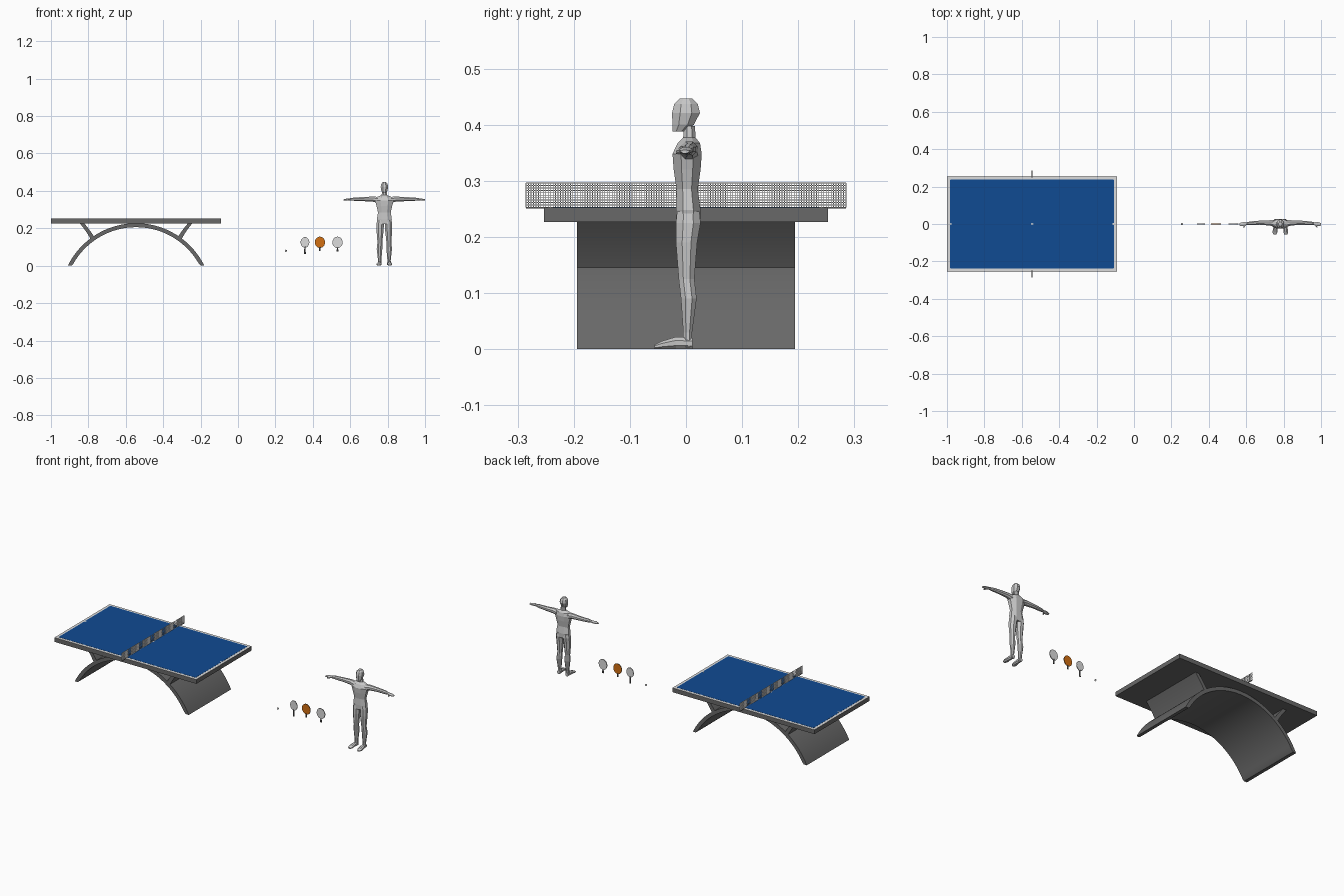
import bpy, bmesh, math

if "Cube" in bpy.data.objects:
    bpy.data.objects.remove(bpy.data.objects["Cube"])


def material(name, r, g, b):
    m = bpy.data.materials.new(name)
    m.diffuse_color = (r, g, b, 1)
    m.use_nodes = True
    m.node_tree.nodes["Principled BSDF"].inputs["Base Color"].default_value = m.diffuse_color
    return m


CHARCOAL = material("charcoal", 0.14, 0.14, 0.14)
BLUE = material("table blue", 0.005, 0.07, 0.29)
WHITE = material("white", 0.72, 0.72, 0.72)
GREY = material("figure grey", 0.58, 0.58, 0.58)
ORANGE = material("orange", 0.65, 0.16, 0.006)
CX = -0.545      # table centre
FX = 0.7825      # figure centre


def finish(bm, name, mat, smooth=False):
    bmesh.ops.recalc_face_normals(bm, faces=bm.faces[:])
    me = bpy.data.meshes.new(name)
    bm.to_mesh(me)
    bm.free()
    me.materials.append(mat)
    ob = bpy.data.objects.new(name, me)
    bpy.context.collection.objects.link(ob)
    if smooth:
        bpy.ops.object.select_all(action='DESELECT')
        ob.select_set(True)
        bpy.context.view_layer.objects.active = ob
        bpy.ops.object.shade_smooth_by_angle(angle=math.radians(35))
    return ob


def add_box(bm, x0, x1, y0, y1, z0, z1):
    vs = bmesh.ops.create_cube(bm, size=1)["verts"]
    for v in vs:
        v.co = ((x0 + x1) / 2 + v.co.x * (x1 - x0),
                (y0 + y1) / 2 + v.co.y * (y1 - y0),
                (z0 + z1) / 2 + v.co.z * (z1 - z0))


def box(name, mat, *ext):
    bm = bmesh.new()
    add_box(bm, *ext)
    return finish(bm, name, mat)


def loft(name, mat, axis, rings, sides=8, smooth=False):
    """Rings are (position on axis, centre u, centre v, radius u, radius v)."""
    bm = bmesh.new()
    k = 1 / math.cos(math.pi / sides)
    loops = []
    for p, cu, cv, ru, rv in rings:
        loop = []
        for i in range(sides):
            a = (i + 0.5) * 2 * math.pi / sides
            u, v = cu + ru * k * math.cos(a), cv + rv * k * math.sin(a)
            loop.append(bm.verts.new({'x': (p, u, v), 'y': (u, p, v), 'z': (u, v, p)}[axis]))
        loops.append(loop)
    for a, b in zip(loops, loops[1:]):
        for i in range(sides):
            j = (i + 1) % sides
            bm.faces.new((a[i], a[j], b[j], b[i]))
    bm.faces.new(loops[0])
    bm.faces.new(loops[-1])
    return finish(bm, name, mat, smooth)


def curved_slab(name, mat, outer, inner, half_y):
    """Strip between two matching xz curves, extruded along y."""
    bm = bmesh.new()
    rows = [[bm.verts.new((x, y, z)) for x, z in pts]
            for pts, y in ((outer, -half_y), (inner, -half_y), (inner, half_y), (outer, half_y))]
    for r in range(4):
        a, b = rows[r], rows[(r + 1) % 4]
        for i in range(len(outer) - 1):
            bm.faces.new((a[i], a[i + 1], b[i + 1], b[i]))
    for e in (0, -1):
        bm.faces.new([row[e] for row in rows])
    return finish(bm, name, mat, True)


# table top: slab, white border, blue playing surface
box("table_slab", CHARCOAL, -1, -0.09, -0.253, 0.253, 0.227, 0.2515)
box("table_border", WHITE, -0.9995, -0.0905, -0.2525, 0.2525, 0.2513, 0.2523)
surface = box("playing_surface", BLUE, -0.984, -0.106, -0.237, 0.237, 0.252, 0.253)
bev = surface.modifiers.new("round_corners", 'BEVEL')
bev.width, bev.segments, bev.affect = 0.004, 3, 'EDGES'
bev.limit_method = 'WEIGHT'
w = surface.data.attributes.new("bevel_weight_edge", 'FLOAT', 'EDGE')
for e in surface.data.edges:
    a, b = (surface.data.vertices[i].co for i in e.vertices)
    w.data[e.index].value = 1.0 if abs(a.z - b.z) > 0.0005 else 0.0
# small white marks along the centre line
for i, x in enumerate((-0.98, CX, -0.11)):
    loft(f"centre_mark_{i}", WHITE, 'z',
         [(0.2528, x, 0, 0.007, 0.004), (0.2534, x, 0, 0.007, 0.004)], 6)

# arched base
R, T = 0.407, 0.021
ZC = 0.227 - R
half = math.acos(-ZC / R)
angles = [-half + 2 * half * i / 40 for i in range(41)]


def arc(r):
    return [(CX + r * math.sin(a), max(0, ZC + r * math.cos(a))) for a in angles]


curved_slab("arched_base", CHARCOAL, arc(R), arc(R - T), 0.194)

# curved struts between arch and table top
for s, side in ((-1, "left"), (1, "right")):
    up, low = [], []
    for i in range(9):
        t = i / 8
        x = 0.232 + 0.046 * t + 0.012 * t * t
        z = 0.144 + 0.084 * t
        up.append((CX + s * (x - 0.011), z + 0.005 * (1 - t)))
        low.append((CX + s * (x + 0.012), z))
    curved_slab(f"strut_{side}", CHARCOAL, up, low, 0.194)

# net made of fine strands, with a bottom bar carrying it past the table edge
bm = bmesh.new()
N, M, H = 130, 10, 0.285
for i in range(N + 1):
    y = -H + 2 * H * i / N
    add_box(bm, CX - 0.0006, CX + 0.0006, y - 0.0007, y + 0.0007, 0.252, 0.296)
for j in range(M + 1):
    z = 0.2525 + 0.0435 * j / M
    add_box(bm, CX - 0.0007, CX + 0.0007, -H, H, z - 0.0007, z + 0.0007)
finish(bm, "net", WHITE)
for s, side in ((-1, "front"), (1, "back")):
    box(f"net_bracket_{side}", CHARCOAL, CX - 0.002, CX + 0.002,
        *sorted((s * 0.245, s * H)), 0.2505, 0.2535)

# ball
bm = bmesh.new()
bmesh.ops.create_uvsphere(bm, u_segments=16, v_segments=10, radius=0.0055)
bmesh.ops.translate(bm, verts=bm.verts[:], vec=(0.256, 0, 0.08))
finish(bm, "ball", WHITE, True)

# three bats: x, half width, half height, handle bottom, face colour
for i, (x, rx, rz, zb, mat) in enumerate(((0.358, 0.023, 0.028, 0.063, WHITE),
                                          (0.438, 0.027, 0.030, 0.078, ORANGE),
                                          (0.532, 0.027, 0.030, 0.075, WHITE))):
    zc = 0.125
    loft(f"bat_core_{i}", CHARCOAL, 'y',
         [(-0.001, x, zc, rx, rz), (0.001, x, zc, rx, rz)], 28, True)
    for s, side in ((-1, "front"), (1, "back")):
        loft(f"bat_rubber_{side}_{i}", mat, 'y',
             [(s * 0.001, x, zc, rx - 0.001, rz - 0.001),
              (s * 0.0022, x, zc, rx - 0.001, rz - 0.001)], 28, True)
    loft(f"bat_handle_{i}", CHARCOAL, 'z',
         [(zb, x, 0, 0.0045, 0.003), (zc - rz + 0.005, x, 0, 0.0035, 0.003)], 8)

# low-poly standing figure: head and torso
loft("figure_head", GREY, 'z',
     [(0.388, FX, -0.013, 0.010, 0.011), (0.400, FX, -0.005, 0.016, 0.019),
      (0.421, FX, 0, 0.020, 0.025), (0.437, FX, 0, 0.017, 0.021),
      (0.447, FX, 0, 0.009, 0.011)])
loft("figure_torso", GREY, 'z',
     [(0.222, FX, 0.004, 0.034, 0.021), (0.248, FX, 0.004, 0.040, 0.022),
      (0.285, FX, 0.002, 0.034, 0.019), (0.320, FX, 0.002, 0.042, 0.024),
      (0.348, FX, 0.002, 0.050, 0.026), (0.367, FX, 0.005, 0.040, 0.020),
      (0.377, FX, 0.006, 0.015, 0.011), (0.398, FX, 0.006, 0.012, 0.010)])


def limb(name, s, axis, rings):
    """Place rings given relative to the figure centre on side s."""
    if axis == 'x':
        rings = [(FX + s * p, u, v, a, b) for p, u, v, a, b in rings]
    else:
        rings = [(p, FX + s * u, v, a, b) for p, u, v, a, b in rings]
    loft(name, GREY, axis, rings)


# mirrored limbs
for s, side in ((-1, "right"), (1, "left")):
    limb(f"figure_leg_{side}", s, 'z',
         [(0.004, 0.025, 0.003, 0.010, 0.008), (0.030, 0.025, 0.003, 0.009, 0.008),
          (0.090, 0.026, 0.005, 0.015, 0.014), (0.125, 0.024, 0.001, 0.013, 0.014),
          (0.190, 0.023, 0.001, 0.019, 0.019), (0.225, 0.022, 0.004, 0.020, 0.022),
          (0.245, 0.020, 0.004, 0.018, 0.020)])
    limb(f"figure_foot_{side}", s, 'y',
         [(0.012, 0.026, 0.010, 0.009, 0.010), (-0.018, 0.027, 0.011, 0.011, 0.011),
          (-0.044, 0.029, 0.007, 0.013, 0.007), (-0.056, 0.029, 0.004, 0.008, 0.004)])
    limb(f"figure_arm_{side}", s, 'x',
         [(0.035, 0.004, 0.352, 0.017, 0.016), (0.060, 0.006, 0.356, 0.014, 0.014),
          (0.110, 0.007, 0.356, 0.011, 0.011), (0.160, 0.004, 0.356, 0.010, 0.009),
          (0.180, 0.002, 0.355, 0.007, 0.006), (0.195, 0.000, 0.354, 0.012, 0.006),
          (0.2175, -0.002, 0.352, 0.007, 0.003)])
    limb(f"figure_thumb_{side}", s, 'y',
         [(-0.004, 0.188, 0.353, 0.005, 0.004), (-0.018, 0.196, 0.351, 0.003, 0.003)])
